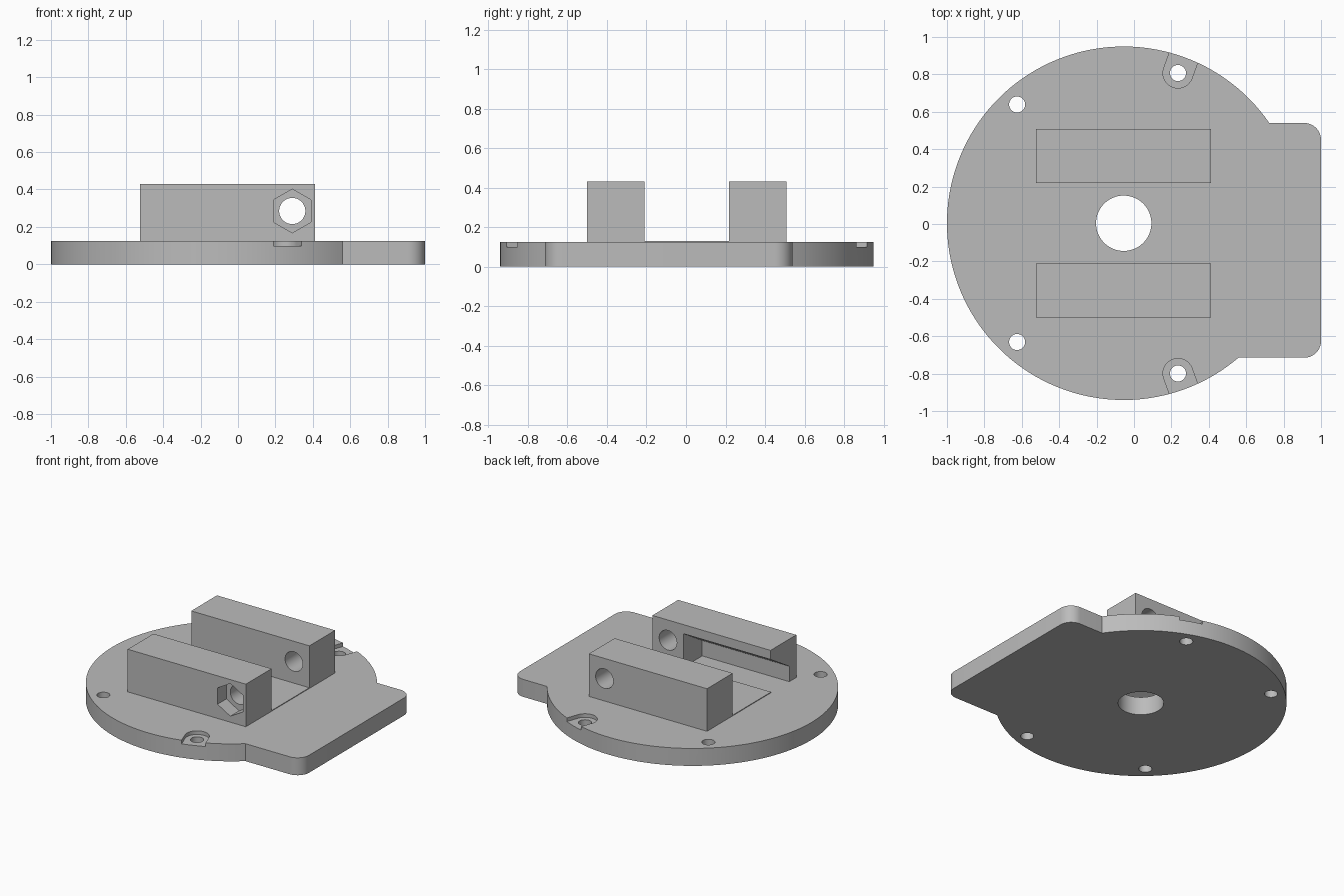
import bpy, bmesh
from math import pi, cos, sin, atan2, asin
from mathutils import Matrix, Vector

cube = bpy.data.objects.get("Cube")
if cube:
    bpy.data.objects.remove(cube)

# One plain grey
GREY = (0.5, 0.5, 0.5, 1)
grey = bpy.data.materials.new("plain grey")
grey.use_nodes = True
grey.diffuse_color = GREY
grey.node_tree.nodes["Principled BSDF"].inputs["Base Color"].default_value = GREY

CX, CY, R = -0.055, 0.004, 0.945     # disc centre and radius
TOP = 0.125                          # plate top
X0, X1, BLOCK_TOP = -0.523, 0.413, 0.43
ALONG_X = Matrix(((0, 0, 1, 0), (1, 0, 0, 0), (0, 1, 0, 0), (0, 0, 0, 1)))
ALONG_Y = Matrix(((1, 0, 0, 0), (0, 0, 1, 0), (0, 1, 0, 0), (0, 0, 0, 1)))


def arc(cx, cy, r, a0, a1, n):
    return [(cx + r * cos(a0 + (a1 - a0) * i / n), cy + r * sin(a0 + (a1 - a0) * i / n))
            for i in range(n + 1)]


def circle(cx, cy, r, n=48, turn=0):
    return arc(cx, cy, r, turn, turn + 2 * pi, n)[:-1]


def rect(a0, b0, a1, b1):
    return [(a0, b0), (a1, b0), (a1, b1), (a0, b1)]


def prism(name, outline, lo, hi, frame=Matrix()):
    """Extrude an outline from lo to hi along the frame's third axis."""
    bm = bmesh.new()
    face = bm.faces.new([bm.verts.new((a, b, lo)) for a, b in outline])
    new = bmesh.ops.extrude_face_region(bm, geom=[face])["geom"]
    moved = [v for v in new if isinstance(v, bmesh.types.BMVert)]
    bmesh.ops.translate(bm, verts=moved, vec=(0, 0, hi - lo))
    bm.transform(frame)
    bmesh.ops.recalc_face_normals(bm, faces=bm.faces)
    mesh = bpy.data.meshes.new(name)
    bm.to_mesh(mesh)
    bm.free()
    mesh.materials.append(grey)
    ob = bpy.data.objects.new(name, mesh)
    bpy.context.collection.objects.link(ob)
    return ob


def cut(ob, cutters):
    """Subtract the cutters, apply, remove them and smooth the curved walls."""
    for c in cutters:
        c.hide_render = True
        mod = ob.modifiers.new("cut", "BOOLEAN")
        mod.operation, mod.solver, mod.object = "DIFFERENCE", "EXACT", c
    bpy.ops.object.select_all(action="DESELECT")
    bpy.context.view_layer.objects.active = ob
    ob.select_set(True)
    for mod in list(ob.modifiers):
        bpy.ops.object.modifier_apply(modifier=mod.name)
    for c in cutters:
        bpy.data.objects.remove(c)
    bpy.ops.object.shade_smooth_by_angle(angle=0.5)


# Base plate: disc with a round-cornered tab on the right
Y_LOW, Y_HIGH, CORNER = -0.715, 0.54, 0.09
outline = arc(CX, CY, R, asin((Y_HIGH - CY) / R), 2 * pi + asin((Y_LOW - CY) / R), 110)
outline += arc(1 - CORNER, Y_LOW + CORNER, CORNER, -pi / 2, 0, 10)
outline += arc(1 - CORNER, Y_HIGH - CORNER, CORNER, 0, pi / 2, 10)
plate = prism("base_plate", outline, 0, TOP)

# Centre bore, screw holes and screw recesses open to the rim
cutters = [prism("bore_cutter", circle(CX, CY, 0.148, 64), -0.1, 0.3)]
for dx, dy in ((-0.57, 0.635), (0.29, 0.803)):
    for side in (-1, 1):
        x, y = CX + dx, CY + side * dy
        a = atan2(side * dy, dx)
        cutters.append(prism("screw_cutter", circle(x, y, 0.043, 32), -0.1, 0.3))
        slot = arc(0, 0, 0.08, pi / 2, 3 * pi / 2, 24) + [(0.25, -0.08), (0.25, 0.08)]
        turn = Matrix.Translation(Vector((x, y, 0))) @ Matrix.Rotation(a, 4, "Z")
        cutters.append(prism("recess_cutter", slot, TOP - 0.026, 0.3, turn))
cut(plate, cutters)

# Clamp blocks: undercut groove on the inner side, cross bolt hole
for name, side in (("front_clamp_block", -1), ("back_clamp_block", 1)):
    inner, deep, outer = (CY + side * d for d in (0.214, 0.426, 0.505))
    block = prism(name, rect(X0, inner, X1, outer), TOP, BLOCK_TOP)
    past = inner - side * 0.05
    groove = [(past, 0.365), (inner, 0.365), (deep, 0.235), (deep, 0.1), (past, 0.1)]
    cutters = [prism("groove_cutter", groove, X0 - 0.1, 0.167, ALONG_X),
               prism("bolt_cutter", circle(0.29, 0.285, 0.07), -0.8, 0.8, ALONG_Y)]
    if side < 0:
        # Hexagonal nut pocket in the front face
        cutters.append(prism("nut_cutter", circle(0.29, 0.285, 0.117, 6, pi / 2),
                             outer - 0.1, outer + 0.1, ALONG_Y))
    cut(block, cutters)

# Thin raised pad between the blocks, bored through
pad = prism("centre_pad", rect(X0, CY - 0.22, X1, CY + 0.22), TOP - 0.004, TOP + 0.005)
cut(pad, [prism("pad_bore_cutter", circle(CX, CY, 0.148, 64), 0, 0.3)])
